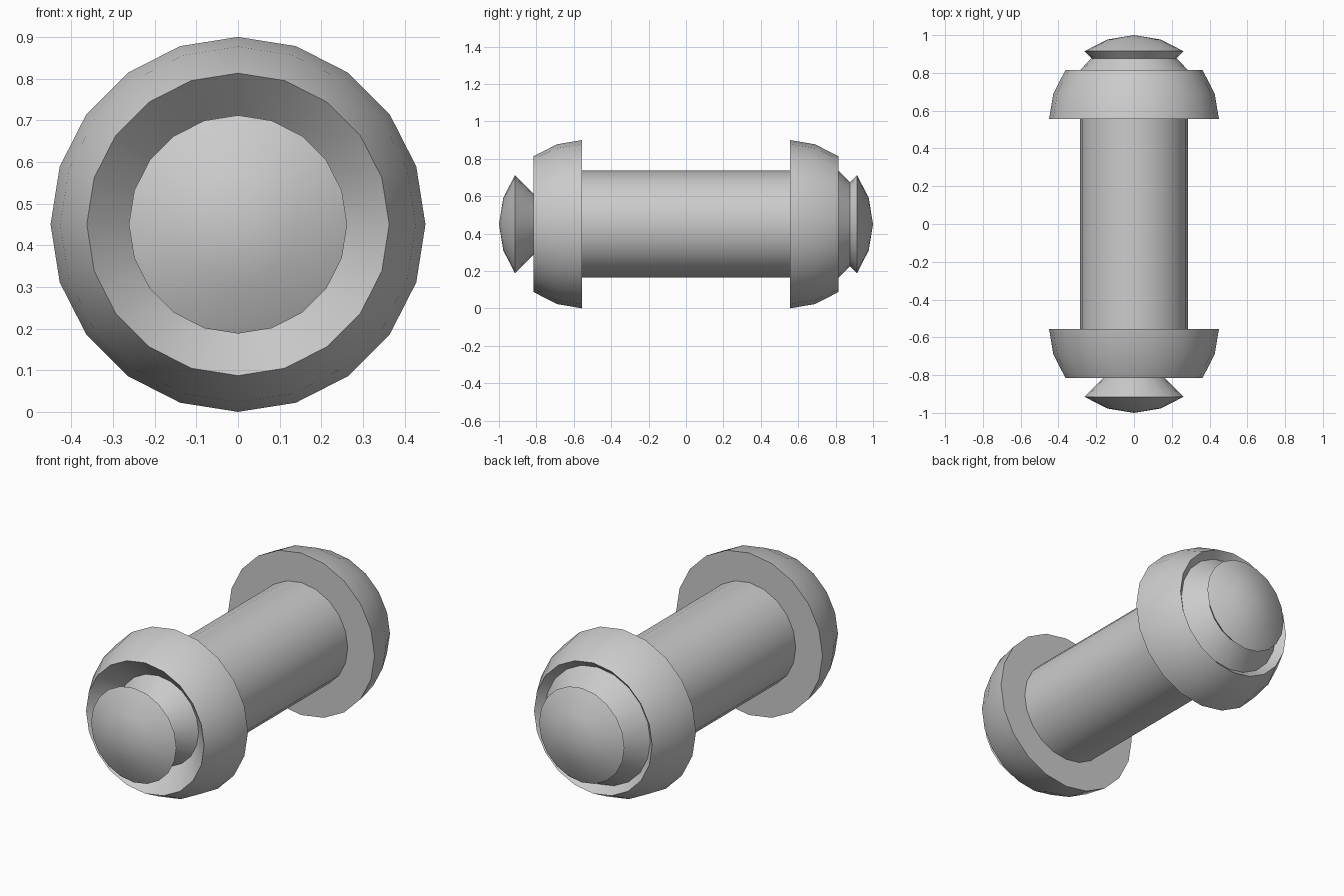
import bpy, bmesh, math

if "Cube" in bpy.data.objects:
    bpy.data.objects.remove(bpy.data.objects["Cube"])

SIDES = 20
CENTRE_Z = 0.45


def lathe(name, profile, side=1):
    """Revolve (distance along y, radius) points around the y axis."""
    bm = bmesh.new()
    rings = []
    for y, r in profile:
        if r == 0:
            rings.append([bm.verts.new((0, side * y, CENTRE_Z))] * SIDES)
            continue
        rings.append([bm.verts.new((r * math.cos(a), side * y, CENTRE_Z + r * math.sin(a)))
                      for a in (2 * math.pi * i / SIDES for i in range(SIDES))])
    for lower, upper in zip(rings, rings[1:]):
        for i in range(SIDES):
            j = (i + 1) % SIDES
            corners = [lower[i], lower[j], upper[j], upper[i]]
            bm.faces.new(list(dict.fromkeys(corners)))
    # outward winding: increasing y needs one order, mirrored side the other
    if side > 0:
        bmesh.ops.reverse_faces(bm, faces=bm.faces[:])
    mesh = bpy.data.meshes.new(name)
    bm.to_mesh(mesh)
    bm.free()
    obj = bpy.data.objects.new(name, mesh)
    bpy.context.collection.objects.link(obj)
    bpy.ops.object.select_all(action='DESELECT')
    obj.select_set(True)
    bpy.context.view_layer.objects.active = obj
    bpy.ops.object.shade_smooth_by_angle(angle=math.radians(35))
    return obj


# Central bar
lathe("bar", [(-0.555, 0.286), (0.555, 0.286)])

# Each end: hollow rounded collar plus domed knob on a pinched neck
ends = [
    ("front", -1, (0.80, 0.148), (0.70, 0.248)),
    ("back", 1, (0.877, 0.225), (0.776, 0.324)),
]
for label, side, neck, root in ends:
    lathe(label + "_collar",
          [(0.555, 0.28), (0.555, 0.45), (0.69, 0.427), (0.815, 0.363), root], side)
    lathe(label + "_knob",
          [root, neck, (0.915, 0.262), (0.977, 0.14), (1.0, 0)], side)
